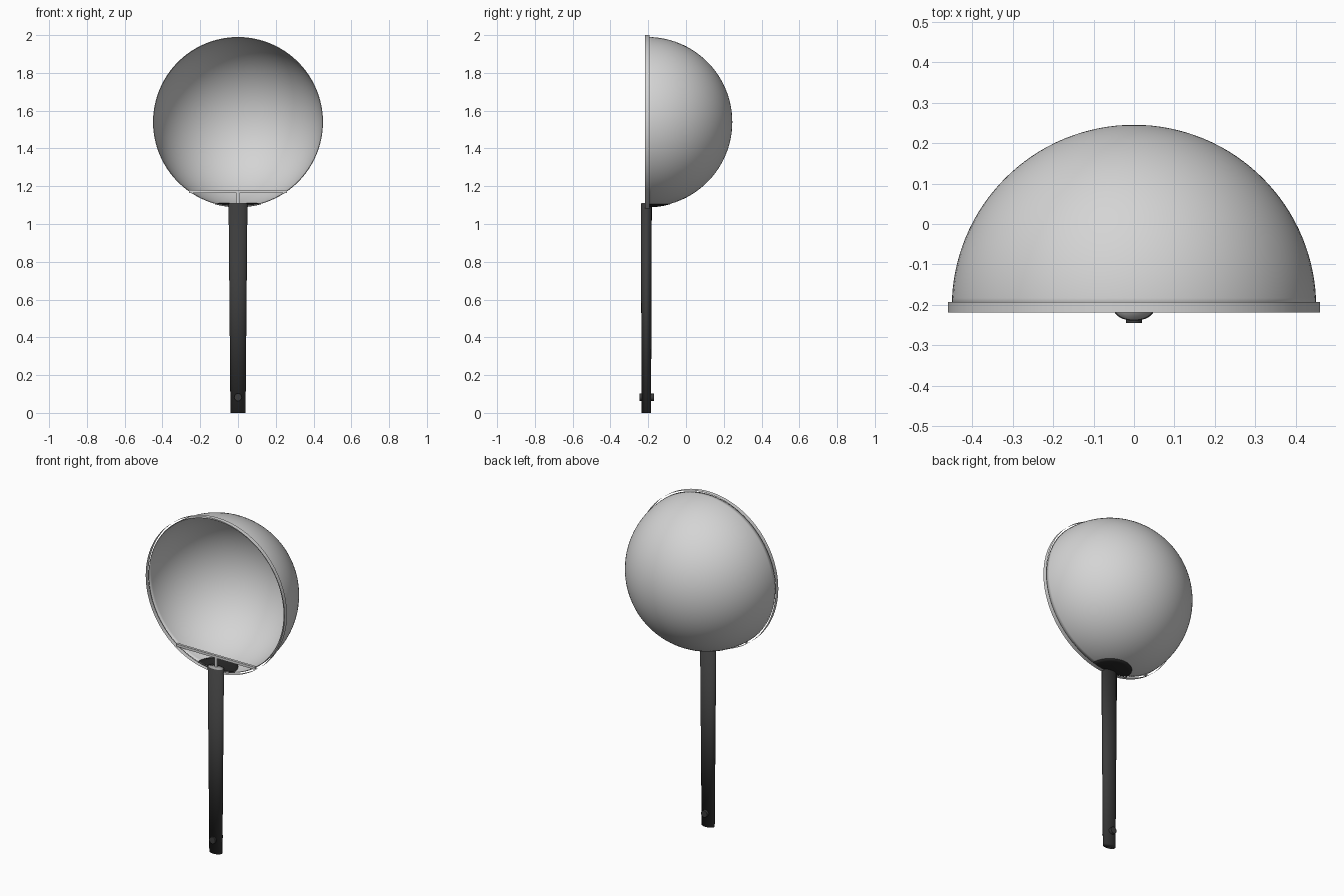
import bpy, bmesh, math
from mathutils import Matrix, Vector

if "Cube" in bpy.data.objects:
    bpy.data.objects.remove(bpy.data.objects["Cube"])


def material(name, v):
    m = bpy.data.materials.new(name)
    m.diffuse_color = (v, v, v, 1)
    m.use_nodes = True
    m.node_tree.nodes["Principled BSDF"].inputs["Base Color"].default_value = m.diffuse_color
    return m


LIGHT = material("light_grey", 0.66)
MID = material("mid_grey", 0.35)
DARK = material("charcoal", 0.045)
BLACK = material("near_black", 0.02)

CENTRE = Vector((0, -0.205, 1.54))
R = 0.45


def finish(name, bm, mat, smooth=True, thickness=0):
    bmesh.ops.remove_doubles(bm, verts=bm.verts, dist=1e-5)
    me = bpy.data.meshes.new(name)
    bm.to_mesh(me)
    bm.free()
    me.materials.append(mat)
    for p in me.polygons:
        p.use_smooth = smooth
    ob = bpy.data.objects.new(name, me)
    bpy.context.collection.objects.link(ob)
    if thickness:
        mod = ob.modifiers.new("thickness", 'SOLIDIFY')
        mod.thickness = thickness
        mod.offset = -1
    return ob


def lathe(profile, matrix, segs=96, sweep=2 * math.pi):
    """Sweep (radius, height) points about the local z axis, then place."""
    bm = bmesh.new()
    vs = [bm.verts.new((r, 0, h)) for r, h in profile]
    es = [bm.edges.new(p) for p in zip(vs, vs[1:])]
    bmesh.ops.spin(bm, geom=vs + es, cent=(0, 0, 0), axis=(0, 0, 1),
                   angle=sweep, steps=segs)
    bmesh.ops.remove_doubles(bm, verts=bm.verts, dist=1e-5)
    bmesh.ops.recalc_face_normals(bm, faces=bm.faces)
    bm.transform(matrix)
    return bm


def orient_outward(bm, point):
    bm.normal_update()
    f = next(iter(bm.faces))
    if f.normal.dot(f.calc_center_median() - point) < 0:
        bmesh.ops.reverse_faces(bm, faces=bm.faces)


# local z -> +y (towards the back)
BACK = Matrix.Translation(CENTRE) @ Matrix.Rotation(-math.pi / 2, 4, 'X')

# open hemispherical bowl
n = 32
arc = [(R * math.cos(i / n * math.pi / 2), R * math.sin(i / n * math.pi / 2))
       for i in range(n + 1)]
bm = lathe(arc, BACK)
orient_outward(bm, CENTRE)
finish("bowl", bm, LIGHT, thickness=0.004)

# thin band around the rim
bm = lathe([(0.46, -0.013), (0.46, 0.012)], BACK)
orient_outward(bm, CENTRE)
finish("rim_band", bm, LIGHT)

# dark half-round patch where the handle meets the bowl
cap = [((R + 0.002) * math.sin(t), -(R + 0.002) * math.cos(t))
       for t in (i * 0.27 / 6 for i in range(7))]
bm = lathe(cap, Matrix.Translation(CENTRE), 48, math.pi)
orient_outward(bm, CENTRE)
finish("base_patch", bm, BLACK, thickness=0.008)


def box(name, size, loc, mat):
    bm = bmesh.new()
    bmesh.ops.create_cube(bm, size=1)
    bm.transform(Matrix.Translation(loc) @ Matrix.Diagonal((*size, 1)))
    finish(name, bm, mat, smooth=False)


# cross bar and its short post
box("cross_bar", (0.52, 0.015, 0.015), (0, -0.205, 1.172), LIGHT)
box("bar_post", (0.015, 0.012, 0.07), (0, -0.205, 1.135), LIGHT)


def oval(name, z0, z1, bottom, top, mat):
    """Tapered oval column; bottom and top are (half width, half depth)."""
    bm = bmesh.new()
    rings = []
    for z, (a, b) in ((z0, bottom), (z1, top)):
        rings.append([bm.verts.new((a * math.cos(k * math.pi / 16),
                                    -0.21 + b * math.sin(k * math.pi / 16), z))
                      for k in range(32)])
    lo, hi = rings
    for k in range(32):
        j = (k + 1) % 32
        bm.faces.new((lo[k], lo[j], hi[j], hi[k]))
    bm.faces.new(lo[::-1])
    bm.faces.new(hi)
    return finish(name, bm, mat)


# tapered handle with a small top plate
oval("handle", 0, 1.108, (0.04, 0.025), (0.05, 0.029), DARK)
oval("handle_top_plate", 1.104, 1.111, (0.046, 0.026), (0.046, 0.026), MID)

# cross pin near the foot of the handle
bm = lathe([(0, -0.0375), (0.02, -0.0375), (0.02, 0.0375), (0, 0.0375)],
           Matrix.Translation((0, -0.2075, 0.083))
           @ Matrix.Rotation(-math.pi / 2, 4, 'X'), 20)
pin = finish("cross_pin", bm, DARK)
bpy.context.view_layer.objects.active = pin
pin.select_set(True)
bpy.ops.object.shade_smooth_by_angle()
